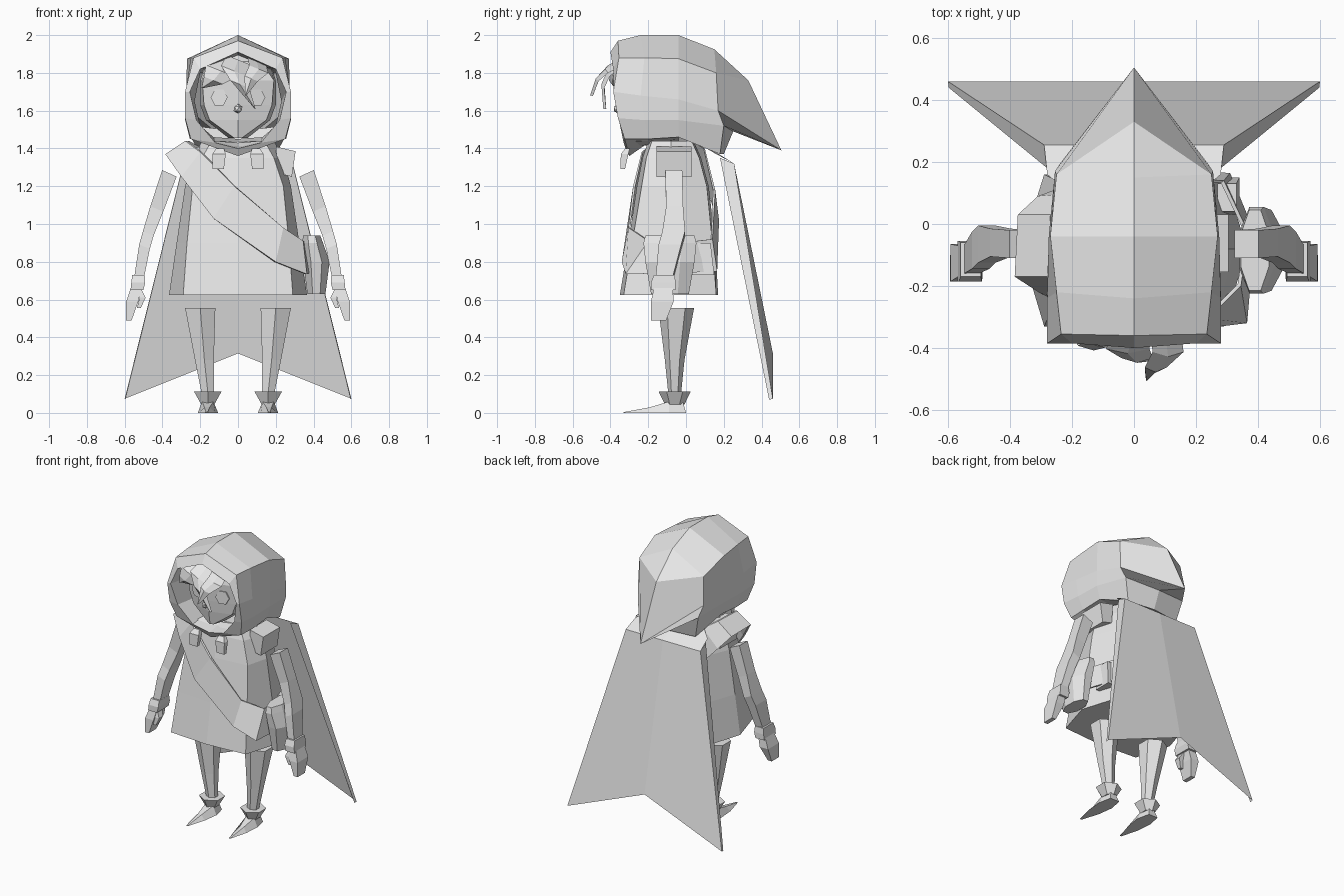
import bpy, bmesh, math
from mathutils import Vector

grey = bpy.data.materials.new("light grey")
grey.diffuse_color = (0.8, 0.8, 0.8, 1)


def finish(name, bm, mirror=False):
    """Weld, orient and link a mesh, optionally mirrored across x = 0."""
    if mirror:
        geom = bm.verts[:] + bm.edges[:] + bm.faces[:]
        dup = bmesh.ops.duplicate(bm, geom=geom)["geom"]
        for v in dup:
            if isinstance(v, bmesh.types.BMVert):
                v.co.x = -v.co.x
    bmesh.ops.remove_doubles(bm, verts=bm.verts[:], dist=0.0005)
    bmesh.ops.recalc_face_normals(bm, faces=bm.faces[:])
    me = bpy.data.meshes.new(name)
    bm.to_mesh(me)
    bm.free()
    me.materials.append(grey)
    ob = bpy.data.objects.new(name, me)
    bpy.context.collection.objects.link(ob)
    return ob


def loft(name, rings, closed=True, caps=True, loop=False, mirror=False):
    """Skin a list of equal-length rings of points."""
    bm = bmesh.new()
    vs = [[bm.verts.new(p) for p in r] for r in rings]
    n = len(rings[0])
    pairs = list(zip(vs, vs[1:])) + ([(vs[-1], vs[0])] if loop else [])
    for a, b in pairs:
        for i in range(n if closed else n - 1):
            j = (i + 1) % n
            bm.faces.new((a[i], a[j], b[j], b[i]))
    if caps:
        bm.faces.new(vs[0])
        bm.faces.new(vs[-1])
    return finish(name, bm, mirror)


def oval(x, y, z, rx, ry, n):
    off = math.pi / n
    k = 1 / math.cos(off)
    return [(x + rx * k * math.cos(off + 2 * math.pi * i / n),
             y + ry * k * math.sin(off + 2 * math.pi * i / n), z) for i in range(n)]


def tube(name, rows, n=4, mirror=True):
    """Stack of ovals; each row is x, y, z, half width, half depth."""
    return loft(name, [oval(*r, n) for r in rows], mirror=mirror)


# hood: inner lining, rim, crown, back and hanging point (right half, mirrored)
tip = (0, .505, 1.39)
crest = (0, .33, 1.76)
loft("hood", [
    [(0, .02, 1.86), (.2, .02, 1.8), (.23, .02, 1.65), (.2, .02, 1.52), (.13, .02, 1.46), (0, .02, 1.45)],
    [(0, -.40, 1.91), (.2, -.385, 1.82), (.255, -.385, 1.70), (.22, -.355, 1.55), (.12, -.33, 1.43), (0, -.32, 1.40)],
    [(0, -.36, 1.97), (.235, -.355, 1.88), (.28, -.385, 1.70), (.28, -.36, 1.56), (.25, -.325, 1.45), (0, -.30, 1.36)],
    [(0, -.24, 2.0), (.25, -.22, 1.88), (.28, -.24, 1.68), (.28, -.22, 1.55), (.255, -.2, 1.45), (0, -.2, 1.43)],
    [(0, -.04, 2.0), (.27, -.04, 1.875), (.275, -.04, 1.66), (.275, -.04, 1.55), (.25, -.04, 1.46), (0, -.04, 1.44)],
    [(0, .15, 1.925), (.25, .16, 1.80), (.255, .17, 1.6), (.235, .2, 1.52), (.2, .18, 1.37), (0, .08, 1.43)],
    [crest, crest, tip, (0, .25, 1.49), (0, .2, 1.37), (0, .08, 1.43)],
], closed=False, caps=False, mirror=True)

# head inside the hood
head = [(1.455, [(0, -.31), (.02, -.30), (.05, -.2), (0, -.15)]),
        (1.55, [(0, -.325), (.15, -.28), (.17, -.15), (0, -.05)]),
        (1.63, [(0, -.335), (.18, -.28), (.2, -.15), (0, 0)]),
        (1.76, [(0, -.345), (.19, -.29), (.2, -.15), (0, 0)]),
        (1.86, [(0, -.32), (.12, -.28), (.17, -.15), (0, -.05)]),
        (1.91, [(0, -.25), (.05, -.24), (.07, -.15), (0, -.08)])]
loft("head", [[(x, y, z) for x, y in pts] for z, pts in head], closed=False, mirror=True)

# nose and eyes
bm = bmesh.new()
bmesh.ops.create_icosphere(bm, subdivisions=1, radius=.026)
bmesh.ops.translate(bm, verts=bm.verts, vec=(0, -.36, 1.61))
finish("nose", bm)
loft("eyes", [[(.10 + .045 * math.cos(a), y + .045 * math.cos(a) * .28, 1.67 + .05 * math.sin(a))
               for a in [i * math.pi / 3 for i in range(6)]] for y in (-.319, -.311)], mirror=True)


# hair: tapering, forward curling locks
def lock(name, pts, widths):
    rings = []
    for (x, y, z), w in zip(pts, widths):
        rings.append([(x - w, y + .007, z + w * .4), (x, y - .008, z),
                      (x + w, y + .007, z - w * .4), (x, y + .008, z)])
    loft(name, rings)


lock("hair_lock_front", [(.10, -.34, 1.86), (.11, -.42, 1.82), (.07, -.47, 1.77), (.04, -.50, 1.68)],
     [.05, .05, .035, .003])
lock("hair_lock_middle", [(0, -.33, 1.87), (-.02, -.41, 1.81), (.01, -.44, 1.74), (.09, -.43, 1.61)],
     [.06, .07, .05, .003])
lock("hair_lock_side", [(-.05, -.31, 1.87), (-.09, -.39, 1.81), (-.13, -.40, 1.76), (-.19, -.37, 1.72)],
     [.06, .08, .05, .003])

# collar tassels under the rim
tube("collar_tassel", [(.095, -.31, 1.40, .02, .012), (.10, -.325, 1.37, .035, .02),
                       (.105, -.335, 1.29, .03, .012)])

# tunic
tunic = [(.625, [(0, -.35), (.29, -.33), (.365, -.08), (.29, .16), (0, .17)]),
         (.90, [(0, -.305), (.27, -.285), (.325, -.08), (.25, .14), (0, .155)]),
         (1.2, [(0, -.26), (.24, -.235), (.28, -.08), (.2, .11), (0, .12)]),
         (1.35, [(0, -.23), (.19, -.21), (.24, -.08), (.17, .07), (0, .08)]),
         (1.44, [(0, -.2), (.14, -.18), (.19, -.08), (.13, .03), (0, .04)])]
loft("tunic", [[(x, y, z) for x, y in pts] for z, pts in tunic], closed=False, mirror=True)

# shoulder pads
loft("shoulder_pad", [[(.20, y, 1.41), (.305, y, 1.385), (.285, y, 1.25), (.21, y, 1.27)]
                      for y in (-.155, .03)], mirror=True)

# sash looping over one shoulder to the opposite hip
sash = [((-.27, .03, 1.44), (-.375, .03, 1.36)),
        ((-.28, -.17, 1.44), (-.385, -.17, 1.37)),
        ((-.20, -.235, 1.38), (-.30, -.225, 1.25)),
        ((-.02, -.28, 1.20), (-.13, -.30, 1.03)),
        ((.24, -.305, .98), (.20, -.34, .80)),
        ((.345, -.20, .91), (.365, -.32, .735)),
        ((.37, -.03, .90), (.39, -.03, .74)),
        ((.29, .14, .92), (.31, .165, .75)),
        ((.0, .155, 1.18), (-.08, .175, 1.02)),
        ((-.20, .10, 1.40), (-.31, .09, 1.28))]
mid = Vector((0, -.07, 1.1))
rings = []
for up, low in sash:
    up, low = Vector(up), Vector(low)
    push = (up + low) / 2 - mid
    push.z = 0
    push = push.normalized() * .012
    rings.append([up, low, low - push, up - push])
loft("sash", rings, caps=False, loop=True)

# hip pouches
tube("pouch", [(.415, -.085, .63, .048, .10), (.415, -.085, .80, .07, .13),
               (.395, -.085, .90, .055, .14), (.39, -.085, .94, .045, .13)], n=8, mirror=False)
tube("rear_pouch", [(.31, .09, .73, .03, .06), (.30, .085, .90, .03, .045)], mirror=False)

# arms (with sloping shoulder ends), cuffs, hands and thumbs
arm = [(.363, -.065, 1.268, .038, .045), (.43, -.06, 1.08, .034, .045),
       (.475, -.065, .95, .028, .06), (.495, -.085, .88, .028, .06),
       (.525, -.115, .71, .024, .045)]
loft("arm", [[(x, y, z + (x - r[0]) * .45) for x, y, z in oval(*r, 4)] for r in arm], mirror=True)
tube("cuff", [(.527, -.115, .73, .033, .055), (.528, -.12, .69, .037, .065),
              (.535, -.12, .65, .034, .065)])
tube("hand", [(.54, -.12, .66, .028, .05), (.56, -.125, .59, .032, .06),
              (.578, -.145, .49, .015, .04)])
tube("thumb", [(.53, -.14, .655, .018, .025), (.505, -.155, .61, .016, .022),
               (.525, -.165, .555, .01, .012)])

# legs and boots
tube("leg", [(.16, -.06, .11, .034, .03), (.178, -.06, .28, .05, .045),
             (.20, -.052, .555, .08, .082)], n=6)
tube("boot_cuff", [(.16, -.06, .045, .035, .045), (.16, -.06, .112, .072, .073)], n=6)
loft("boot", [
    [(.125, 0, .0), (.195, 0, .0), (.18, -.015, .055), (.14, -.015, .055)],
    [(.105, -.09, .0), (.213, -.09, .0), (.19, -.09, .06), (.13, -.09, .06)],
    [(.12, -.2, .0), (.205, -.2, .0), (.178, -.19, .03), (.15, -.19, .03)],
    [(.16, -.33, .0), (.17, -.33, .0), (.17, -.33, .004), (.16, -.33, .004)],
], mirror=True)

# cape: neck piece, back sheet with raised centre hem, folded side edges
bm = bmesh.new()
for face in (
    [(0, .06, 1.44), (.14, .04, 1.44), (.28, .16, 1.37), (.29, .255, 1.32), (0, .255, 1.32)],
    [(0, .255, 1.32), (.29, .255, 1.32), (.6, .46, .075), (0, .46, .315)],
    [(.29, .255, 1.32), (.28, .18, 1.35), (.598, .44, .07), (.6, .46, .075)],
):
    bm.faces.new([bm.verts.new(p) for p in face])
finish("cape", bm, mirror=True)
